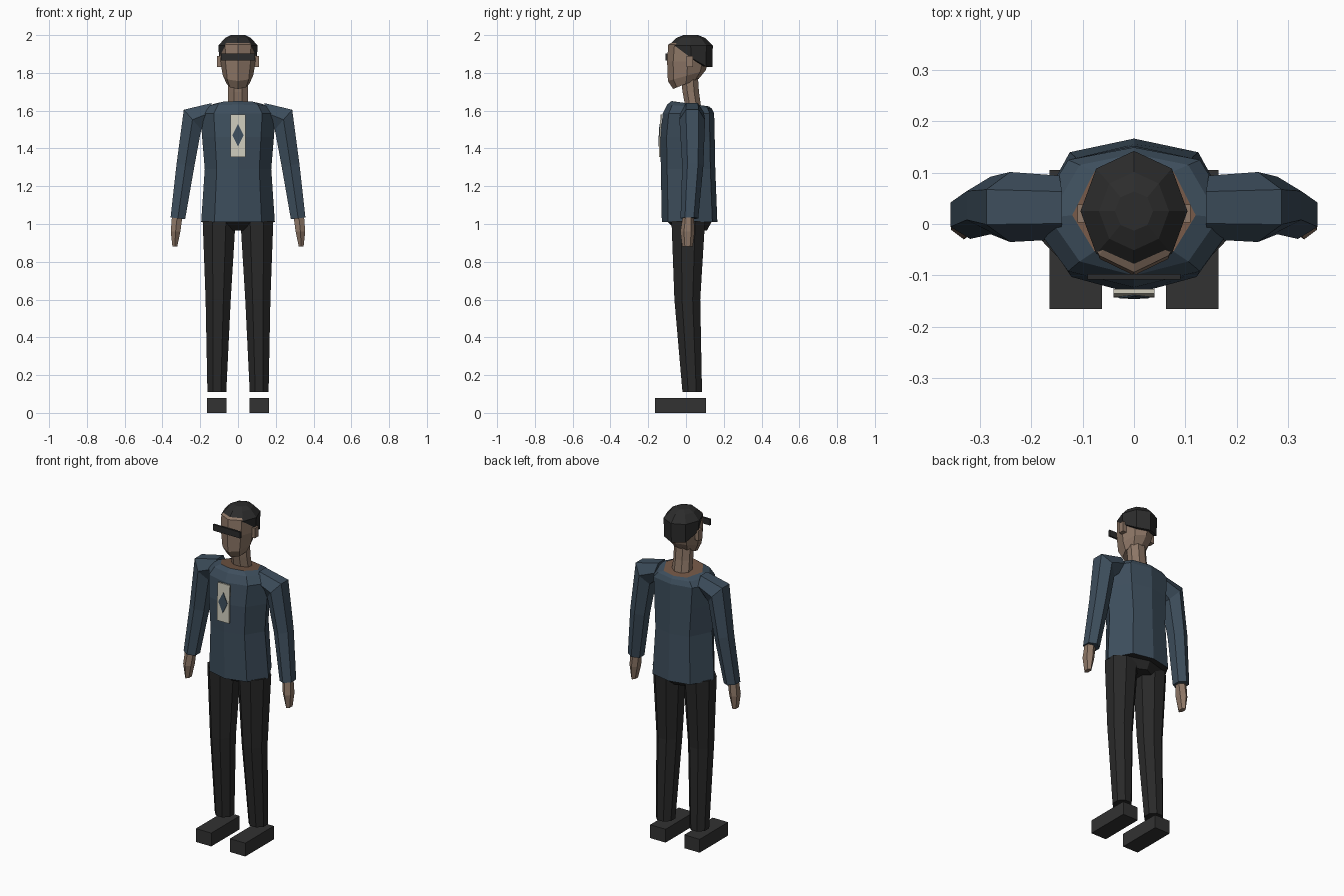
import bpy, bmesh, math

if "Cube" in bpy.data.objects:
    bpy.data.objects.remove(bpy.data.objects["Cube"])


def mat(name, rgb):
    m = bpy.data.materials.new(name)
    m.diffuse_color = (*rgb, 1)
    m.use_nodes = True
    m.node_tree.nodes["Principled BSDF"].inputs["Base Color"].default_value = m.diffuse_color
    return m


NAVY = mat("navy shirt", (0.047, 0.076, 0.108))
BLACK = mat("black trousers", (0.022, 0.022, 0.022))
SHOE = mat("charcoal shoe", (0.032, 0.032, 0.032))
HAIR = mat("dark cap", (0.025, 0.025, 0.025))
SKIN = mat("skin", (0.27, 0.185, 0.135))
NECKLINE = mat("neckline brown", (0.17, 0.095, 0.06))
CREAM = mat("cream", (0.62, 0.60, 0.50))


def loft(name, rings, *mats):
    """Skin a closed tube through rings of points, capped at both ends."""
    bm = bmesh.new()
    loops = [[bm.verts.new(p) for p in r] for r in rings]
    for a, b in zip(loops, loops[1:]):
        n = len(a)
        for i in range(n):
            j = (i + 1) % n
            bm.faces.new((a[i], a[j], b[j], b[i]))
    bm.faces.new(loops[0][::-1])
    bm.faces.new(loops[-1])
    bmesh.ops.recalc_face_normals(bm, faces=bm.faces[:])
    me = bpy.data.meshes.new(name)
    bm.to_mesh(me)
    bm.free()
    for m in mats:
        me.materials.append(m)
    ob = bpy.data.objects.new(name, me)
    bpy.context.collection.objects.link(ob)
    return ob


def ring(z, cx, cy, rx, ry, n=8, tilt=0.0, phase=0.0):
    """Level polygon; tilt raises its back and lowers its front."""
    pts = []
    for i in range(n):
        a = 2 * math.pi * i / n + phase
        pts.append((cx + rx * math.cos(a), cy + ry * math.sin(a),
                    z + tilt * math.sin(a)))
    return pts


def slanted(outer, inner, cy, ry, s, n=6):
    """Hexagon spanning two x-z points, for limbs that bend sideways."""
    pts = []
    for i in range(n):
        a = 2 * math.pi * (i + 0.5) / n
        t = 0.5 + math.cos(a) / (2 * math.cos(math.pi / n))
        x = inner[0] + (outer[0] - inner[0]) * t
        z = inner[1] + (outer[1] - inner[1]) * t
        pts.append((s * x, cy + ry * math.sin(a), z))
    return pts


def box(name, x0, x1, y0, y1, z0, z1, m):
    return loft(name, [[(x0, y0, z), (x1, y0, z), (x1, y1, z), (x0, y1, z)]
                       for z in (z0, z1)], m)


# Shirt body, with a skin-toned neck opening and dark underside
SECTION = [(0, -1), (.64, -.77), (1, -.05), (.64, .82),
           (0, 1), (-.64, .82), (-1, -.05), (-.64, -.77)]
body = [(1.01, .019, .195, .147, 0), (1.29, .011, .176, .144, 0),
        (1.46, .008, .19, .144, 0), (1.585, .013, .2, .136, 0),
        (1.622, .018, .165, .118, -.01), (1.637, .022, .12, .098, -.014)]
torso = loft("shirt_body",
             [[(rx * u, cy + ry * v, z + t * v) for u, v in SECTION]
              for z, cy, rx, ry, t in body], NAVY, NECKLINE, BLACK)
for p in torso.data.polygons:
    if len(p.vertices) == 8:
        p.material_index = 1 if p.normal.z > 0 else 2

# Pelvis below the hem
loft("pelvis", [ring(.965, 0, .03, .07, .08), ring(1.015, 0, .018, .17, .12)], BLACK)

for s, side in ((1, "left"), (-1, "right")):
    # Trouser leg and block shoe
    loft(side + "_leg",
         [ring(z, s * x, y, rx, ry, 8, 0, math.pi / 8) for z, x, y, rx, ry in
          [(1.015, .1, .012, .094, .096), (.6, .105, .007, .072, .074),
           (.11, .112, .033, .054, .056)]], BLACK)
    xs = sorted((s * .062, s * .164))
    box(side + "_shoe", xs[0], xs[1], -.165, .105, 0, .08, SHOE)
    # Sleeve from the raised shoulder to the cuff
    loft(side + "_sleeve",
         [slanted(o, i, cy, ry, s) for o, i, cy, ry in
          [((.14, 1.64), (.15, 1.54), .032, .062),
           ((.287, 1.605), (.195, 1.5), .033, .068),
           ((.325, 1.32), (.232, 1.3), .036, .056),
           ((.357, 1.035), (.28, 1.025), .018, .047)]], NAVY)
    # Hand
    loft(side + "_hand",
         [slanted(o, i, cy, ry, s) for o, i, cy, ry in
          [((.35, 1.035), (.295, 1.035), .012, .03),
           ((.356, .96), (.305, .96), .008, .038),
           ((.347, .88), (.322, .88), .008, .028)]], SKIN)
    # Ear
    xs = sorted((s * .085, s * .11))
    box(side + "_ear", xs[0], xs[1], .003, .038, 1.83, 1.89, SKIN)

# Neck
loft("neck", [ring(1.61, 0, .04, .06, .045, 8, 0, math.pi / 8),
              ring(1.70, 0, .025, .057, .047, 8, 0, math.pi / 8),
              ring(1.81, 0, .015, .058, .05, 8, 0, math.pi / 8)], SKIN)

# Head, with the jaw rising towards the back
loft("head", [ring(1.742, 0, .0, .06, .068, 8, .027),
              ring(1.785, 0, .004, .08, .1, 8, .028),
              ring(1.86, 0, .01, .094, .11),
              ring(1.95, 0, .018, .096, .112),
              ring(1.97, 0, .022, .07, .08)], SKIN)

# Close-fitting cap: open dome whose rim drops low at the back
# rim heights run counter-clockwise from the +x side
RIM = [1.88, 1.835, 1.83, 1.835, 1.88, 1.94, 1.942, 1.94]
rim = [(x, y, z) for (x, y, _), z in zip(ring(0, 0, .026, .1, .113), RIM)]
mid = [(x, y, max(z, 1.945)) for (x, y, _), z in
       zip(ring(0, 0, .025, .104, .117), RIM)]
lip = [(x, y, z) for (x, y, _), z in zip(ring(0, 0, .022, .09, .1), RIM)]
inside = ring(1.955, 0, .022, .07, .08)
loft("cap", [inside, lip, rim, mid, ring(1.985, 0, .025, .068, .076),
             ring(2.0, 0, .025, .037, .038)], HAIR)

# Dark eye visor
box("visor", -.09, .09, -.108, -.097, 1.866, 1.903, HAIR)


# Chest panel and diamond: thin plates leaning with the shirt front
def plate(name, outline, lift, m):
    front = [(x, -.139 + .06 * max(0, z - 1.44) - lift, z) for x, z in outline]
    loft(name, [front, [(x, y + .008, z) for x, y, z in front]], m)


plate("chest_panel", [(-.04, 1.355), (.04, 1.355), (.04, 1.46), (.04, 1.58),
                      (-.04, 1.58), (-.04, 1.46)], .004, CREAM)
plate("chest_diamond", [(0, 1.41), (.03, 1.47), (0, 1.53), (-.03, 1.47)], .007, NAVY)
